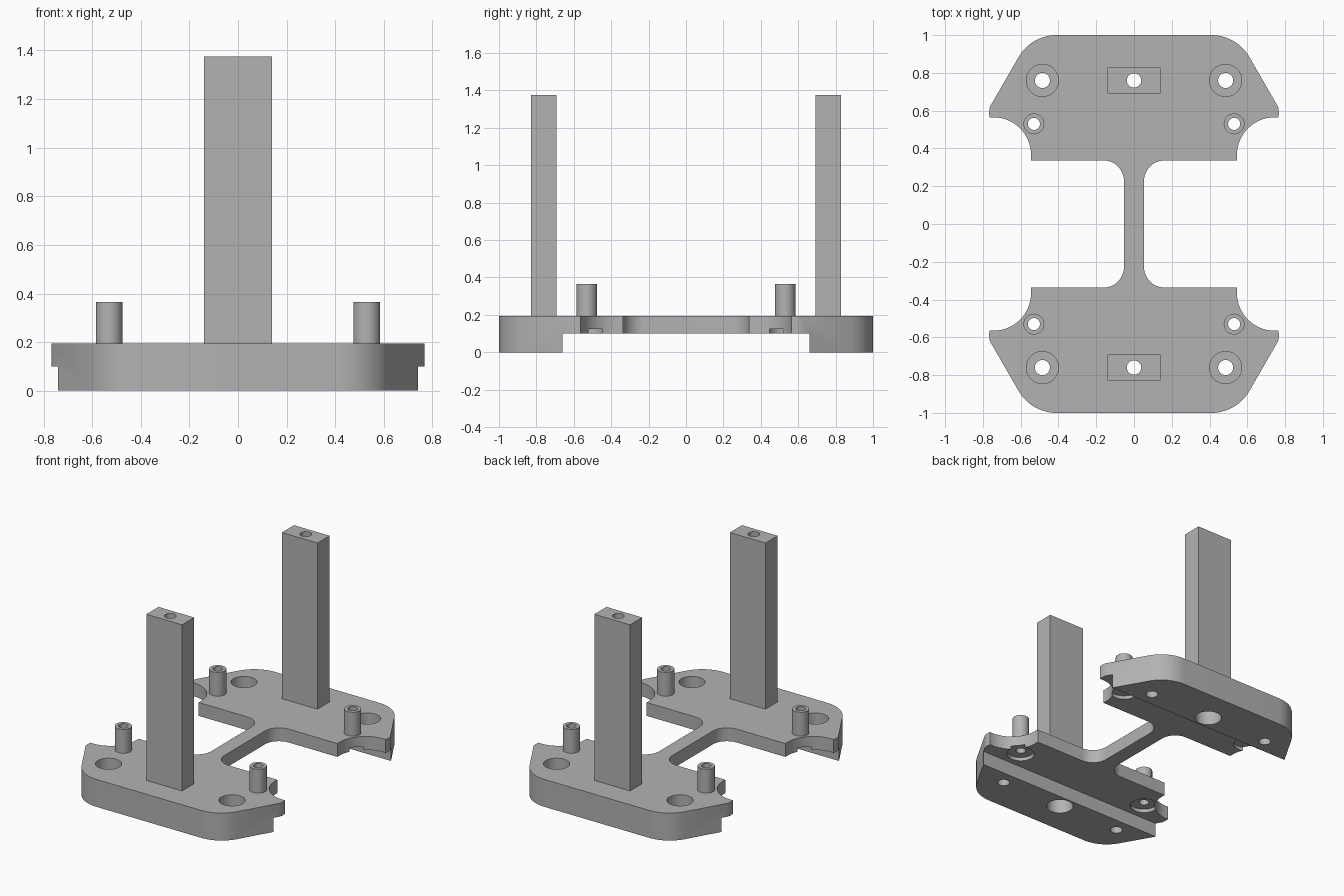
import bpy
import bmesh
from math import sin, cos, radians

cube = bpy.data.objects.get("Cube")
if cube:
    bpy.data.objects.remove(cube, do_unlink=True)

grey = bpy.data.materials.new("plain grey")
grey.use_nodes = True
grey.diffuse_color = (0.45, 0.45, 0.45, 1)
grey.node_tree.nodes["Principled BSDF"].inputs["Base Color"].default_value = (0.45, 0.45, 0.45, 1)

PLATE_TOP = 0.195
STEP_Z = 0.1
HOLE_Y = 0.76
SIDE_X = 0.485
STANDOFF = 0.53


def finish(name, bm):
    bmesh.ops.recalc_face_normals(bm, faces=bm.faces)
    mesh = bpy.data.meshes.new(name)
    bm.to_mesh(mesh)
    bm.free()
    mesh.materials.append(grey)
    obj = bpy.data.objects.new(name, mesh)
    bpy.context.collection.objects.link(obj)
    return obj


def prism(name, outline, z0, z1):
    bm = bmesh.new()
    base = bm.faces.new([bm.verts.new((x, y, z0)) for x, y in outline])
    top = bmesh.ops.extrude_face_region(bm, geom=[base])["geom"]
    verts = [g for g in top if isinstance(g, bmesh.types.BMVert)]
    bmesh.ops.translate(bm, verts=verts, vec=(0, 0, z1 - z0))
    return finish(name, bm)


def box(name, x, y0, y1, z0, z1):
    return prism(name, [(-x, y0), (x, y0), (x, y1), (-x, y1)], z0, z1)


def arc(cx, cy, r, a0, a1, steps):
    angles = [radians(a0 + (a1 - a0) * i / steps) for i in range(steps + 1)]
    return [(cx + r * cos(a), cy + r * sin(a)) for a in angles]


def cylinder(name, x, y, r, z0, z1):
    return prism(name, arc(x, y, r, 0, 352.5, 47), z0, z1)


def cut(obj, cutter):
    # Subtract the cutter, then discard it
    cutter.hide_render = True
    bpy.context.view_layer.objects.active = obj
    mod = obj.modifiers.new("cut", "BOOLEAN")
    mod.operation = "DIFFERENCE"
    mod.solver = "EXACT"
    mod.object = cutter
    bpy.ops.object.modifier_apply(modifier=mod.name)
    bpy.data.objects.remove(cutter, do_unlink=True)


def smooth(obj):
    bpy.ops.object.select_all(action="DESELECT")
    obj.select_set(True)
    bpy.context.view_layer.objects.active = obj
    bpy.ops.object.shade_smooth_by_angle(angle=radians(30))


# Base plate: one quarter of the outline, mirrored to all four
quarter = arc(0.163, 0.227, 0.11, 180, 90, 12)          # neck fillet
quarter += [(0.545, 0.337)]
quarter += arc(0.745, 0.365, 0.2, 180, 84, 20)          # scooped side
quarter += [(0.767, 0.595), (0.763, 0.62)]              # tip
quarter += arc(0.41, 0.768, 0.232, 30, 90, 14)          # outer corner
right = [(x, -y) for x, y in reversed(quarter)] + quarter
outline = right + [(-x, y) for x, y in reversed(right)]
plate = prism("base_plate", outline, 0, PLATE_TOP)
cut(plate, box("step_cutter", 1, -0.66, 0.66, -0.1, STEP_Z))

for end, s in (("back", 1), ("front", -1)):
    # Central screw hole, counterbored from below
    cut(plate, cylinder("cutter", 0, s * HOLE_Y, 0.087, -0.1, 0.1))
    cut(plate, cylinder("cutter", 0, s * HOLE_Y, 0.038, -0.1, 0.4))

    # Tall post with a bore
    post = box(end + "_post", 0.14, s * HOLE_Y - 0.068, s * HOLE_Y + 0.068, PLATE_TOP, 1.375)
    cut(post, cylinder("cutter", 0, s * HOLE_Y, 0.038, 0, 1.5))
    smooth(post)

    for side, m in (("left", 1), ("right", -1)):
        # Side screw holes, counterbored from above
        x, y = m * SIDE_X, s * HOLE_Y
        cut(plate, cylinder("cutter", x, y, 0.085, 0.1, 0.4))
        cut(plate, cylinder("cutter", x, y, 0.04, -0.1, 0.4))

        # Standoff with a bore and a shallow recess underneath
        x, y = m * STANDOFF, s * STANDOFF
        cut(plate, cylinder("cutter", x, y, 0.09, 0, 0.125))
        cut(plate, cylinder("cutter", x, y, 0.032, 0, 0.4))
        standoff = cylinder(f"{end}_{side}_standoff", x, y, 0.055, PLATE_TOP, 0.365)
        cut(standoff, cylinder("cutter", x, y, 0.032, 0, 0.5))
        smooth(standoff)

smooth(plate)
